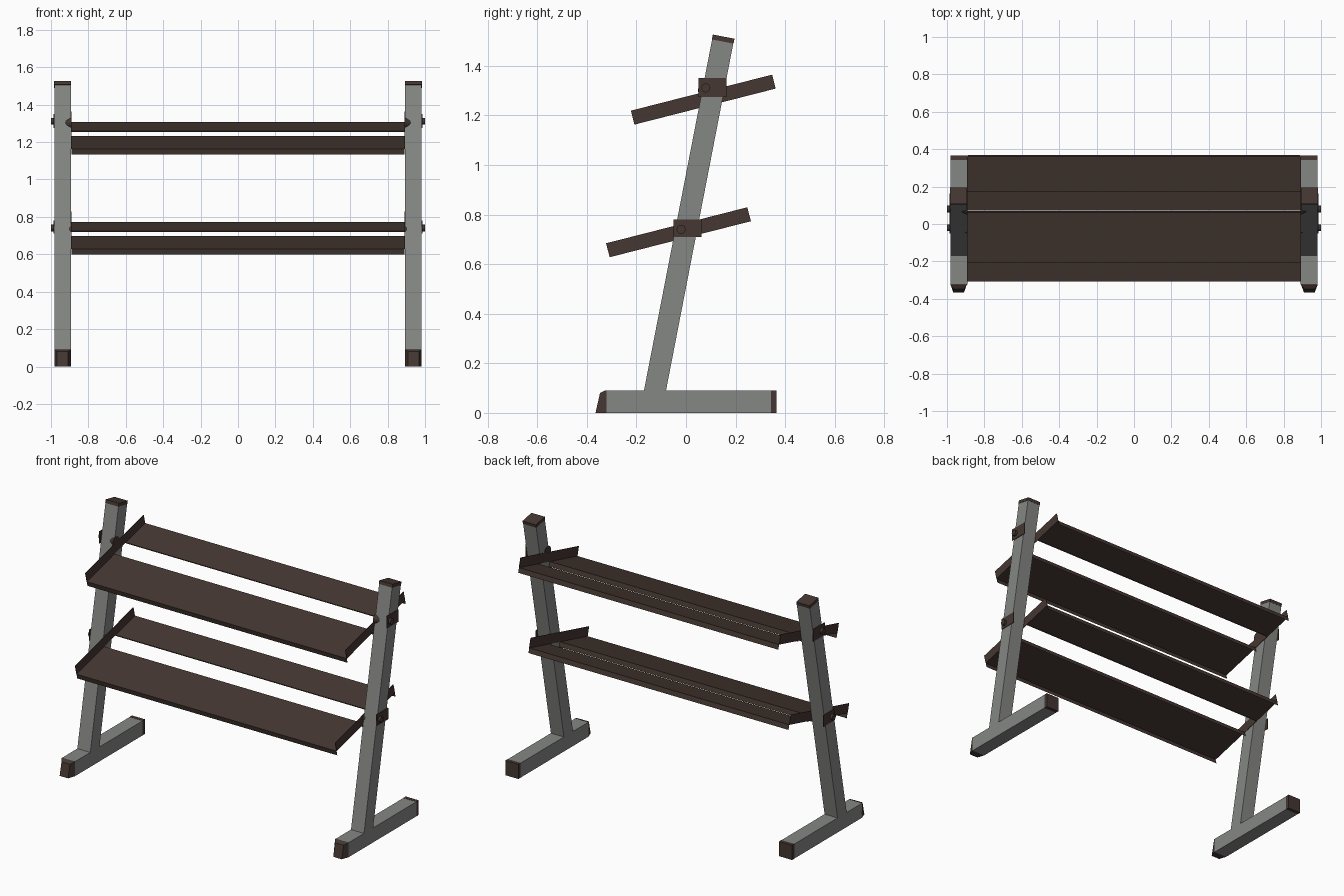
import bpy, bmesh, math
from mathutils import Vector

if "Cube" in bpy.data.objects:
    bpy.data.objects.remove(bpy.data.objects["Cube"])

def material(name, rgb):
    m = bpy.data.materials.new(name)
    m.diffuse_color = (*rgb, 1)
    m.use_nodes = True
    m.node_tree.nodes["Principled BSDF"].inputs["Base Color"].default_value = m.diffuse_color
    return m

GREY = material("grey metal", (0.235, 0.242, 0.232))
BROWN = material("dark brown", (0.058, 0.038, 0.031))

def finish(name, bm, mat):
    bmesh.ops.recalc_face_normals(bm, faces=bm.faces)
    me = bpy.data.meshes.new(name)
    bm.to_mesh(me)
    bm.free()
    me.materials.append(mat)
    ob = bpy.data.objects.new(name, me)
    bpy.context.collection.objects.link(ob)
    return ob

def prism(name, prof, x0, x1, mat):
    """Closed (y, z) profile extruded along x."""
    bm = bmesh.new()
    a = [bm.verts.new((x0, y, z)) for y, z in prof]
    b = [bm.verts.new((x1, y, z)) for y, z in prof]
    n = len(prof)
    bm.faces.new(a)
    bm.faces.new(b[::-1])
    for i in range(n):
        j = (i + 1) % n
        bm.faces.new((a[i], a[j], b[j], b[i]))
    return finish(name, bm, mat)

def sheet(name, prof, x, mat):
    """Open (y, z) profile swept along x as folded sheet metal."""
    bm = bmesh.new()
    a = [bm.verts.new((-x, y, z)) for y, z in prof]
    b = [bm.verts.new((x, y, z)) for y, z in prof]
    for i in range(len(prof) - 1):
        bm.faces.new((a[i], b[i], b[i + 1], a[i + 1]))
    ob = finish(name, bm, mat)
    # keep the tops facing up
    if max(ob.data.polygons, key=lambda p: p.area).normal.z < 0:
        ob.data.flip_normals()
    return ob

def cone_x(name, x0, r0, x1, r1, y, z, mat, n=16):
    """Cylinder or cone along the x axis."""
    bm = bmesh.new()
    rings = []
    for x, r in ((x0, r0), (x1, r1)):
        rings.append([bm.verts.new((x, y + r * math.cos(2 * math.pi * i / n),
                                    z + r * math.sin(2 * math.pi * i / n))) for i in range(n)])
    a, b = rings
    bm.faces.new(a)
    bm.faces.new(b[::-1])
    for i in range(n):
        j = (i + 1) % n
        bm.faces.new((a[i], a[j], b[j], b[i]))
    return finish(name, bm, mat)

def rect(y0, y1, z0, z1):
    return [(y0, z0), (y1, z0), (y1, z1), (y0, z1)]

def frame(origin, angle):
    """Map local (along, up) to tilted (y, z)."""
    c, s = math.cos(angle), math.sin(angle)
    return lambda u, v: (origin[0] + u * c - v * s, origin[1] + u * s + v * c)

# leaning direction of the posts: local u across, v along the post
post = frame((-0.17, 0.09), -math.radians(11))
W, L = 0.087, 1.463
SHELVES = ((0.0, 0.0), (-0.1, -0.535))

for side, s in (("left", -1), ("right", 1)):
    xi, xo = s * 0.893, s * 0.982
    # post, with its foot end cut level
    prism(side + "_post", [(-0.17, 0.088), (-0.081, 0.088),
                           post(W, L - 0.02), post(0, L - 0.02)], xi, xo, GREY)
    prism(side + "_post_cap", [post(-0.001, L - 0.02), post(W + 0.001, L - 0.02),
                               post(W + 0.001, L), post(-0.001, L)],
          xi - s * 0.001, xo + s * 0.001, BROWN)
    # foot and end caps
    prism(side + "_foot", rect(-0.32, 0.342, 0, 0.09), xi, xo, GREY)
    prism(side + "_foot_back_cap", rect(0.342, 0.365, 0, 0.091), xi, xo, BROWN)
    cap = prism(side + "_foot_front_cap", [(-0.32, 0), (-0.365, 0), (-0.347, 0.08),
                                           (-0.325, 0.091), (-0.32, 0.091)], xi, xo, BROWN)
    mid = (xi + xo) / 2
    for v in cap.data.vertices:
        if v.co.y < -0.34:
            v.co.x = mid + (v.co.x - mid) * 0.65

    for k, (dy, dz) in enumerate(SHELVES):
        n = ("upper", "lower")[k]
        # clamp plate and bolts
        prism(f"{side}_{n}_bracket", rect(0.05 + dy, 0.163 + dy, 1.275 + dz - 0.03 * k,
                                          1.351 + dz - 0.036 * k), xo, xo + s * 0.004, BROWN)
        bz = 1.311 + dz - 0.035 * k
        cone_x(f"{side}_{n}_bolt", xo, 0.018, s * 1.0, 0.018, 0.08 + dy, bz, BROWN)
        cone_x(f"{side}_{n}_inner_bolt", s * 0.89, 0.032, s * 0.93, 0.012, 0.08 + dy, bz - 0.01, BROWN)

for k, (dy, dz) in enumerate(SHELVES):
    n = ("upper", "lower")[k]
    sh = frame((-0.208 + dy, 1.163 + dz), math.radians(14.3))
    E = 0.588
    # front and back trays with folded lips
    sheet(n + "_front_tray", [sh(0, -0.03), sh(0, 0), sh(0.278, 0), sh(0.278, -0.03)], 0.891, BROWN)
    sheet(n + "_back_tray", [sh(0.393, -0.006), sh(0.393, 0), sh(E, 0), sh(E, -0.03)], 0.891, BROWN)
    # upright end plates
    for side, s in (("left", -1), ("right", 1)):
        prism(f"{side}_{n}_end_plate", [sh(0, 0), sh(E, 0), sh(E, 0.058), sh(0, 0.058)],
              s * 0.889, s * 0.892, BROWN)
